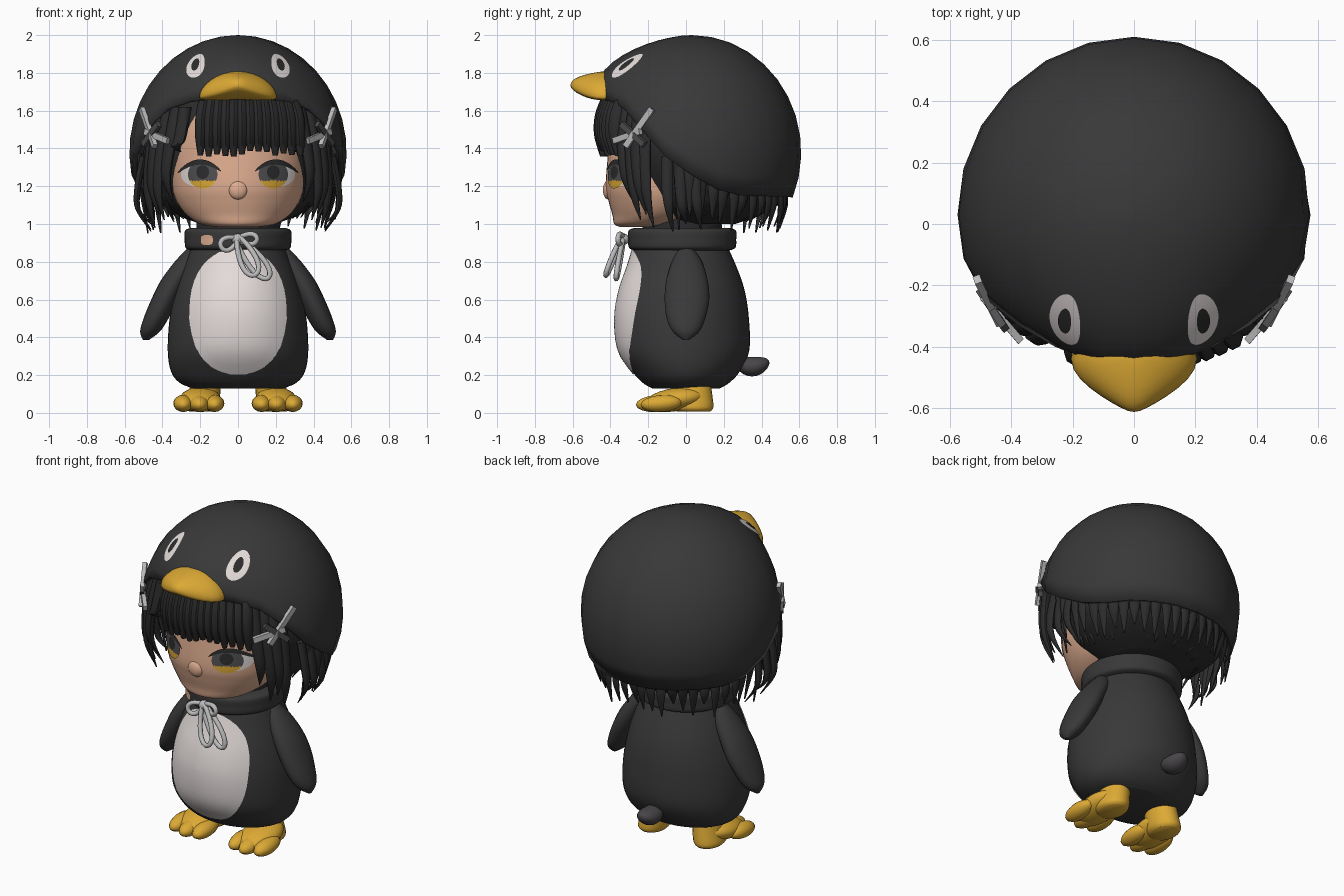
import bpy, bmesh, math, random
from math import sin, cos, pi, radians
from mathutils import Vector

random.seed(4)
cube = bpy.data.objects.get("Cube")
if cube:
    bpy.data.objects.remove(cube)


def material(name, r, g, b):
    m = bpy.data.materials.new(name)
    m.use_nodes = True
    m.diffuse_color = (r, g, b, 1)
    node = next(n for n in m.node_tree.nodes if n.type == 'BSDF_PRINCIPLED')
    node.inputs["Base Color"].default_value = (r, g, b, 1)
    node.inputs["Roughness"].default_value = 0.8
    return m


CHARCOAL = material("charcoal", .04, .04, .04)
HAIR = material("hair_black", .025, .025, .026)
WHITE = material("soft_white", .78, .72, .71)
SKIN = material("skin", .74, .42, .28)
GOLD = material("gold", .72, .4, .035)
IRIS = material("iris_grey", .08, .08, .085)
RIBBON = material("ribbon_grey", .5, .5, .5)
TAIL = material("tail_grey", .065, .06, .065)


def make(name, verts, faces, mats, facing=None):
    """Mesh object; open sheets are turned towards the facing vector."""
    bm = bmesh.new()
    vs = [bm.verts.new(v) for v in verts]
    for f in faces:
        bm.faces.new([vs[i] for i in f])
    bmesh.ops.recalc_face_normals(bm, faces=bm.faces)
    bm.normal_update()
    if facing and sum(f.normal.dot(Vector(facing)) for f in bm.faces) < 0:
        bmesh.ops.reverse_faces(bm, faces=bm.faces)
    me = bpy.data.meshes.new(name)
    bm.to_mesh(me)
    bm.free()
    for p in me.polygons:
        p.use_smooth = True
    me.set_sharp_from_angle(angle=radians(50))
    for m in mats:
        me.materials.append(m)
    ob = bpy.data.objects.new(name, me)
    bpy.context.collection.objects.link(ob)
    return ob


def bridge(rings, n):
    return [(r * n + i, r * n + (i + 1) % n, (r + 1) * n + (i + 1) % n, (r + 1) * n + i)
            for r in range(rings - 1) for i in range(n)]


def dense(rows, steps=5):
    """Smooth rows of (z, cx, cy, rx, ry) with a spline."""
    out = []
    for i in range(len(rows) - 1):
        a, b, c, d = rows[max(i - 1, 0)], rows[i], rows[i + 1], rows[min(i + 2, len(rows) - 1)]
        for k in range(steps):
            t = k / steps
            out.append([.5 * (2 * q + (r - p) * t + (2 * p - 5 * q + 4 * r - s) * t * t
                              + (3 * q - p - 3 * r + s) * t ** 3) for p, q, r, s in zip(a, b, c, d)])
    return out + [list(rows[-1])]


def loft(name, mat, rows, n=24, yaw=0):
    rows = dense(rows)
    verts = []
    for z, cx, cy, rx, ry in rows:
        for i in range(n):
            u, v = max(rx, .002) * cos(2 * pi * i / n), max(ry, .002) * sin(2 * pi * i / n)
            verts.append((cx + u * cos(yaw) - v * sin(yaw), cy + u * sin(yaw) + v * cos(yaw), z))
    top = (len(rows) - 1) * n
    return make(name, verts, bridge(len(rows), n) + [range(n), range(top, top + n)], [mat])


def front_of(rows, lift):
    """Function giving the front surface point of a loft at (x, z)."""
    table = dense(rows)

    def point(x, z):
        for a, b in zip(table, table[1:]):
            if a[0] <= z <= b[0]:
                break
        t = (z - a[0]) / (b[0] - a[0])
        _, cx, cy, rx, ry = [p + (q - p) * t for p, q in zip(a, b)]
        return (x, cy - ry * math.sqrt(max(0, 1 - ((x - cx) / rx) ** 2)) - lift, z)
    return point


def plate(name, mats, point, u, v, hu, hv, power=1.0, rule=None):
    """Thin oval sheet laid on a surface."""
    n, rings = 40, 8
    verts = []
    for r in range(rings):
        k = (r + .01) / (rings - .99)
        for i in range(n):
            c, s = cos(2 * pi * i / n), sin(2 * pi * i / n)
            verts.append(point(u + hu * k * math.copysign(abs(c) ** power, c),
                               v + hv * k * math.copysign(abs(s) ** power, s)))
    ob = make(name, verts, bridge(rings, n) + [range(n)], mats, (0, -1, 0))
    if rule:
        for p in ob.data.polygons:
            p.material_index = rule(p.center)
    return ob


def ball(name, mat, c, r, bend=lambda p: p, n=24):
    bm = bmesh.new()
    bmesh.ops.create_uvsphere(bm, u_segments=n, v_segments=n // 2, radius=1)
    verts = []
    for v in bm.verts:
        p = bend(v.co.copy())
        verts.append([c[k] + r[k] * p[k] for k in range(3)])
    bm.verts.index_update()
    faces = [[v.index for v in f.verts] for f in bm.faces]
    bm.free()
    return make(name, verts, faces, [mat])


# Body, white belly, collar and neck
BODY = [(.13, 0, 0, .24, .18), (.16, 0, 0, .31, .23), (.22, 0, 0, .355, .285), (.33, 0, -.01, .372, .345),
        (.5, 0, -.02, .362, .353), (.65, 0, -.02, .33, .33), (.78, 0, -.02, .285, .285), (.9, 0, -.03, .235, .24)]
COLLAR = [(.86, 0, -.02, .25, .25), (.875, 0, -.02, .278, .282), (.92, 0, -.02, .282, .286),
          (.965, 0, -.02, .28, .284), (.98, 0, -.02, .25, .25)]
loft("body", CHARCOAL, BODY, 48)
plate("belly", [WHITE], front_of(BODY, .008), 0, .535, .26, .335, .9)
loft("collar", CHARCOAL, COLLAR, 36)
plate("collar_gap", [SKIN], front_of(COLLAR, .006), -.165, .915, .032, .026, .6)
loft("neck", HAIR, [(.9, 0, -.02, .22, .22), (1.08, 0, -.02, .22, .2)])
ball("tail", TAIL, (0, .35, .245), (.065, .092, .052), lambda p: Vector((p.x, p.y, p.z + .4 * p.y * p.y)))

# Flippers and feet
for s, side in ((1, "left"), (-1, "right")):
    loft(side + "_flipper", CHARCOAL,
         [(.385, s * .488, 0, .015, .015), (.43, s * .466, 0, .052, .07), (.5, s * .434, 0, .066, .102),
          (.6, s * .387, .005, .072, .118), (.7, s * .337, .005, .072, .11), (.8, s * .275, .005, .06, .08),
          (.88, s * .23, 0, .03, .03)])
    loft(side + "_heel", GOLD, [(.008, s * .19, .04, .07, .09), (.03, s * .19, .035, .085, .11),
                                (.09, s * .18, .03, .085, .11), (.16, s * .17, .03, .08, .1)])
    ball(side + "_instep", GOLD, (s * .2, -.06, .07), (.11, .16, .062),
         lambda p: Vector((p.x, p.y, p.z + .35 * p.y)))
    for x, y in ((.125, -.14), (.205, -.155), (.29, -.13)):
        ball(side + "_toe", GOLD, (s * x, y, .05), (.053, .11, .045),
             lambda p: Vector((p.x, p.y, p.z + .15 * p.y)), 16)

# Face with nose and eyes
FACE = [(.985, 0, -.22, .12, .13), (1, 0, -.2, .2, .18), (1.05, 0, -.14, .275, .25), (1.12, 0, -.11, .325, .3),
        (1.2, 0, -.1, .35, .325), (1.35, 0, -.08, .365, .335), (1.5, 0, -.06, .36, .34), (1.66, 0, -.05, .3, .32)]
loft("head", SKIN, FACE, 48)
ball("nose", SKIN, (0, -.412, 1.18), (.05, .028, .05))
for s, side in ((1, "left"), (-1, "right")):
    plate(side + "_eye_white", [WHITE], front_of(FACE, .004), s * .21, 1.262, .092, .064)
    plate(side + "_iris", [IRIS, GOLD], front_of(FACE, .007), s * .187, 1.262, .078, .074,
          rule=lambda c: int(c.z < 1.23))
    plate(side + "_pupil", [HAIR], front_of(FACE, .009), s * .187, 1.275, .034, .036)
    lash = front_of(FACE, .0095)
    plate(side + "_lash", [HAIR], lambda x, z: lash(x, z - 4 * (abs(x) - .2) ** 2), s * .205, 1.328, .115, .014)


# Hood dome with a rim that sweeps down to the back
RIM = [(0, 1.67), (30, 1.65), (50, 1.6), (65, 1.46), (75, 1.36), (90, 1.26), (105, 1.18), (120, 1.15), (180, 1.14)]


def rim_z(phi):
    d = math.degrees(abs((phi + pi) % (2 * pi) - pi))
    for (a, za), (b, zb) in zip(RIM, RIM[1:]):
        if d <= b:
            return za + (zb - za) * (d - a) / (b - a)
    return RIM[-1][1]


def hood_point(phi, theta, k=1.0):
    z = 1.38 + .62 * cos(theta) * k
    front = max(0, cos(phi))
    bulge = .07 * front ** 3 * max(0, 1 - ((z - 1.82) / .17) ** 2)
    ry = .55 if front else .58
    return (.575 * k * sin(theta) * sin(phi), .03 - ry * k * sin(theta) * cos(phi) - bulge, z)


def rim_theta(phi):
    return math.acos((rim_z(phi) - 1.38) / .62)


N, R = 24, 12
dome = [hood_point(2 * pi * i / N, (.002 + .998 * r / (R - 1)) * rim_theta(2 * pi * i / N))
        for r in range(R) for i in range(N)]
hood = make("hood", dome, bridge(R, N) + [range(N)], [CHARCOAL], (0, 0, 1))
shell = hood.modifiers.new("thickness", 'SOLIDIFY')
shell.thickness, shell.offset = .025, -1

# Hood eyes and beak
for s, side in ((1, "left"), (-1, "right")):
    for part, mat, k, hu, hv in (("ring", WHITE, 1.012, .15, .155), ("dot", HAIR, 1.018, .06, .075)):
        plate(f"{side}_hood_eye_{part}", [mat], lambda u, v: hood_point(u - s * .4 * (v - .74), v, k),
              s * .61, .74, hu, hv)


def beak_shape(p):
    f = max(0, -p.y)
    z = p.z * (.5 if p.z < 0 else 1 - .2 * f) - .35 * p.x * p.x + .25 * f * f
    return Vector((p.x * (1 - .55 * f * f), p.y, z))


ball("beak", GOLD, (0, -.44, 1.708), (.205, .172, .1), beak_shape, 32)


# Hair: back cap, fringe, side locks and hanging strands
loft("hair_cap", HAIR, [(1, 0, .08, .2, .18), (1.06, 0, .11, .34, .31), (1.15, 0, .13, .44, .4),
                        (1.35, 0, .1, .5, .45), (1.55, 0, .06, .46, .42), (1.7, 0, .03, .38, .36)], 32)
for i in range(13):
    x = -.19 + .042 * i
    y = .8 * x * x
    tip = 1.37 + random.uniform(-.015, .02)
    loft("fringe_strand", HAIR, [(1.69, x * .9, y - .4, .03, .04), (1.58, x, y - .44, .034, .042),
                                 (1.47, x * 1.03, y - .445, .032, .042), (tip, x * 1.05, y - .44, .014, .015)], 8)
for s in (1, -1):
    for x, y, tip in ((.3, -.34, 1.38), (.345, -.31, 1.12), (.39, -.27, 1.02), (.42, -.24, 1.05), (.44, -.2, .98)):
        loft("side_lock", HAIR, [(1.62, s * x * .93, y, .035, .035), (1.45, s * (x + .01), y - .02, .04, .03),
                                 (1.45 * .4 + tip * .6, s * (x + .035), y - .01, .03, .022),
                                 (tip, s * x, y + .03, .003, .003)], 8, s * .9)
    for y, tip in ((-.1, .96), (-.03, 1.0), (.05, .97)):
        loft("outer_lock", HAIR, [(1.36, s * .5, y, .03, .02), (1.2, s * .53, y, .03, .018),
                                  (1.08, s * .53, y + .01, .022, .014), (tip, s * .46, y + .03, .003, .003)],
             8, s * 1.5)
for d in range(82, 280, 7):
    phi = radians(d)
    x, y, z = hood_point(phi, rim_theta(phi))
    for low, high, k in ((.95, 1.04, random.uniform(.8, .93)), (1.01, 1.05, .6)):
        m = (.93 + k) / 2 + .03
        loft("back_strand", HAIR, [(z + .06, x * .92, y * .92, .03, .015), (z - .04, x * m, y * m, .026, .015),
                                   (random.uniform(low, high), x * k, y * k, .004, .004)], 6, phi)


# Crossed hair clips
def bar(name, mat, a, b, width, thick):
    a, b = Vector(a), Vector(b)
    out = Vector((a.x, a.y, 0)).normalized() * thick
    side = (b - a).cross(out).normalized() * width
    verts = [p + i * side + j * out for p in (a, b) for i, j in ((-1, -1), (1, -1), (1, 1), (-1, 1))]
    make(name, verts, bridge(2, 4) + [range(4), range(4, 8)], [mat])


for s in (1, -1):
    for a, b, w, mat in (((.51, -.18, 1.61), (.44, -.32, 1.41), .016, RIBBON),
                         ((.42, -.34, 1.53), (.5, -.22, 1.42), .016, IRIS),
                         ((.37, -.38, 1.44), (.49, -.24, 1.49), .016, RIBBON)):
        bar("hair_clip", mat, (s * a[0], a[1], a[2]), (s * b[0], b[1], b[2]), w, .012)


# Collar bow made of cord loops
def cord_loop(a, b, width):
    a, b = Vector(a), Vector(b)
    across = (b - a).cross(Vector((0, 1, 0))).normalized() * width
    cu = bpy.data.curves.new("bow_loop", 'CURVE')
    cu.dimensions, cu.bevel_depth, cu.bevel_resolution = '3D', .014, 2
    sp = cu.splines.new('POLY')
    sp.points.add(23)
    for i, p in enumerate(sp.points):
        t = 2 * pi * i / 24
        p.co = (*(a.lerp(b, .5 - .5 * cos(t)) + across * sin(t) * (1 - .4 * cos(t))), 1)
    sp.use_cyclic_u = True
    cu.materials.append(RIBBON)
    bpy.context.collection.objects.link(bpy.data.objects.new("bow_loop", cu))


cord_loop((-.01, -.33, .93), (.16, -.37, .715), .038)
cord_loop((0, -.34, .93), (.09, -.425, .73), .04)
cord_loop((0, -.33, .92), (-.09, -.36, .88), .03)
cord_loop((0, -.33, .92), (.1, -.36, .92), .025)
ball("bow_knot", RIBBON, (0, -.33, .92), (.035, .03, .03), n=12)
